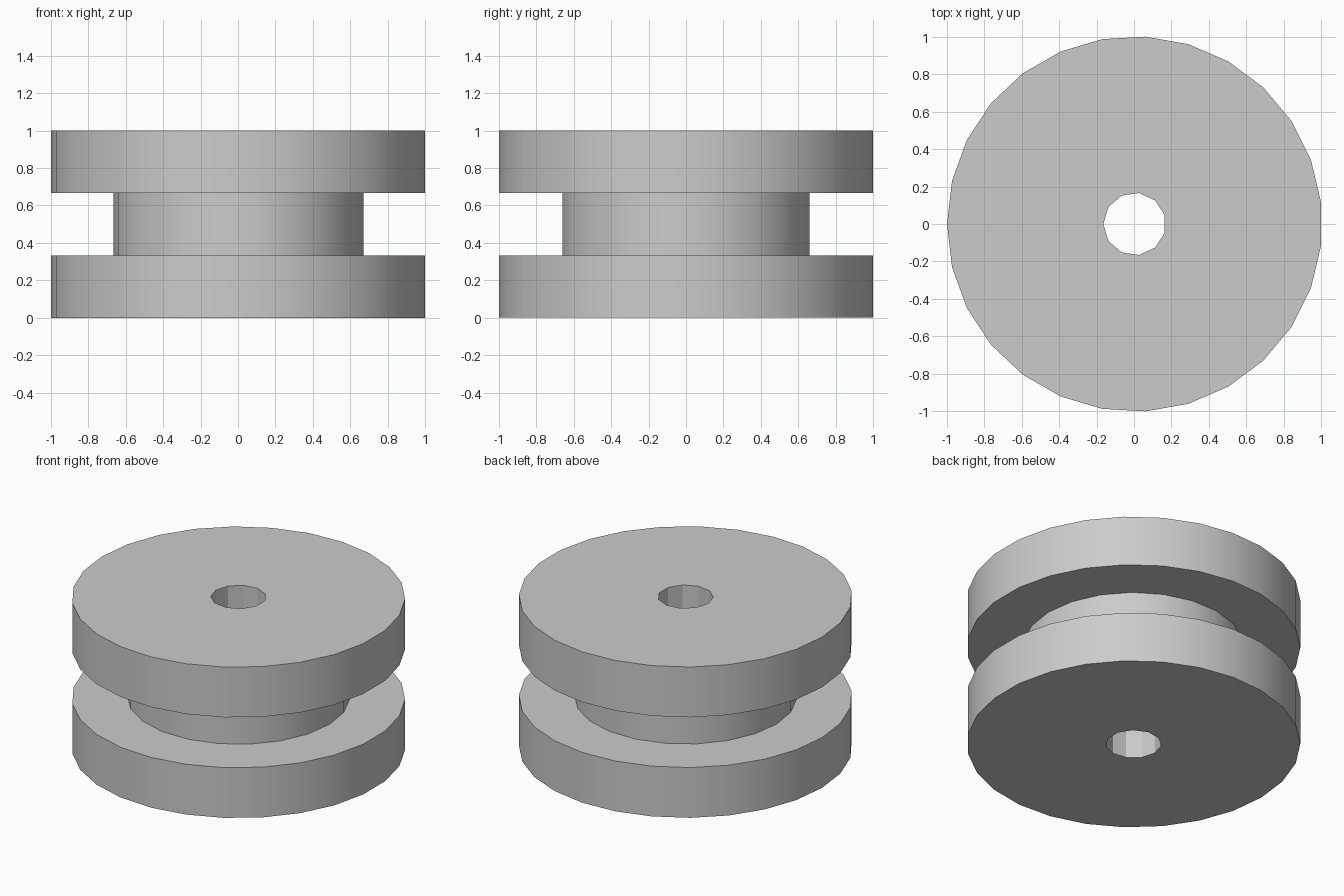
import bpy
import bmesh
from math import cos, sin, pi, radians

default = bpy.data.objects.get("Cube")
if default:
    bpy.data.objects.remove(default, do_unlink=True)

R = 1.0017            # flange radius
H = 1.0               # total height
CX = 0.0034           # axis shift that centres the odd-sided outline
FLANGE, HUB, BORE = (R, 27), (R * 2 / 3, 22), (R / 6, 11)

grey = bpy.data.materials.new("plain_grey")
grey.use_nodes = True
colour = (0.6, 0.6, 0.6, 1)
grey.diffuse_color = colour
grey.node_tree.nodes["Principled BSDF"].inputs["Base Color"].default_value = colour

bm = bmesh.new()


def ring(size, z):
    """Closed loop of edges with its first corner on -x."""
    r, n = size
    vs = [bm.verts.new((CX - r * cos(2 * pi * i / n), r * sin(2 * pi * i / n), z))
          for i in range(n)]
    return [bm.edges.new((vs[i], vs[(i + 1) % n])) for i in range(n)]


def wall(a, b):
    bmesh.ops.bridge_loops(bm, edges=a + b)


def annulus(outer, inner, up):
    bmesh.ops.triangle_fill(bm, edges=outer + inner, use_beauty=True,
                            normal=(0, 0, up))


# Bore and hub
bore_low, bore_high = ring(BORE, 0), ring(BORE, H)
hub_low, hub_high = ring(HUB, H / 3), ring(HUB, H * 2 / 3)
wall(bore_low, bore_high)
wall(hub_low, hub_high)

# Two flanges, each closed on the hub side and the bore side
for z0, z1, low, high in ((0, H / 3, bore_low, hub_low),
                          (H * 2 / 3, H, hub_high, bore_high)):
    bottom, top = ring(FLANGE, z0), ring(FLANGE, z1)
    wall(bottom, top)
    annulus(bottom, low, -1)
    annulus(top, high, 1)

bmesh.ops.recalc_face_normals(bm, faces=bm.faces)
mesh = bpy.data.meshes.new("grooved_wheel")
bm.to_mesh(mesh)
bm.free()
mesh.materials.append(grey)

wheel = bpy.data.objects.new("grooved_wheel", mesh)
bpy.context.collection.objects.link(wheel)

# Smooth rims, crisp corners
bpy.ops.object.select_all(action="DESELECT")
wheel.select_set(True)
bpy.context.view_layer.objects.active = wheel
bpy.ops.object.shade_smooth_by_angle(angle=radians(30))
